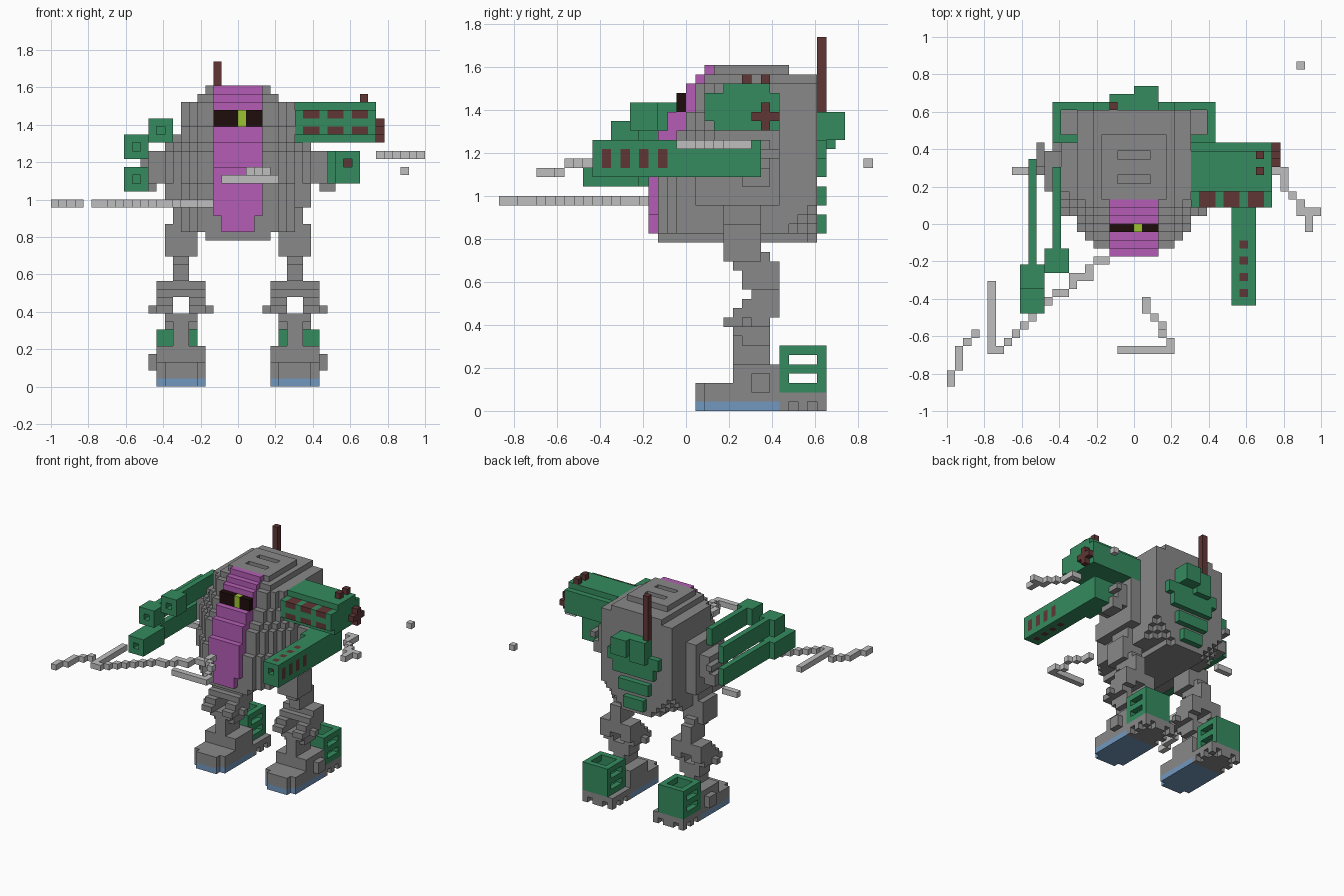
import bpy
import bmesh
from mathutils import Vector

if "Cube" in bpy.data.objects:
    bpy.data.objects.remove(bpy.data.objects["Cube"], do_unlink=True)

UNIT = 1 / 23  # edge of one building block


def make_material(name, red, green, blue):
    material = bpy.data.materials.new(name)
    material.use_nodes = True
    colour = (red, green, blue, 1)
    material.diffuse_color = colour
    material.node_tree.nodes["Principled BSDF"].inputs["Base Color"].default_value = colour
    return material


steel = make_material("steel grey", .25, .25, .25)
armour = make_material("armour green", .035, .26, .115)
violet = make_material("cockpit violet", .46, .11, .46)
pale = make_material("pale grey", .52, .52, .52)
rust = make_material("dark rust", .12, .037, .037)
visor = make_material("visor black", .014, .004, .004)
lime = make_material("eye lime", .33, .55, .03)
sole = make_material("sole blue", .17, .31, .52)

cells = {}  # block position -> (part name, material)


def block(part, material, xs, ys, zs, mirror=False):
    """Fill a box of blocks; each range is (start, end)."""
    for x in range(*xs):
        for y in range(*ys):
            for z in range(*zs):
                cells[x, y, z] = (part, material)
                if mirror:
                    cells[-1 - x, y, z] = (part.replace("left", "right"), material)


def cut(xs, ys, zs, mirror=False):
    for x in range(*xs):
        for y in range(*ys):
            for z in range(*zs):
                cells.pop((x, y, z), None)
                if mirror:
                    cells.pop((-1 - x, y, z), None)


def trail(part, z, *points):
    """A one-block-wide stepped line through the points."""
    for (ax, ay), (bx, by) in zip(points, points[1:]):
        steps = max(abs(bx - ax), abs(by - ay), 1)
        for i in range(steps + 1):
            x, y = round(ax + (bx - ax) * i / steps), round(ay + (by - ay) * i / steps)
            block(part, pale, (x, x + 1), (y, y + 1), (z, z + 1))


# Hull: chamfered block with a sloping front
def hull_front(z):
    for limit, front in ((25, -3), (29, -2), (30, -1), (32, 0), (35, 1), (36, 2)):
        if z < limit:
            return front
    return 3


for z in range(18, 37):
    front, back = hull_front(z), 11 if z == 36 else 14
    for y in range(front, back):
        wide = 9 if 1 <= y < 10 and 22 <= z < 31 else 7
        top_limit = {36: 4, 35: 5}.get(z, 9)
        bottom_limit = 4 if z == 18 else 9
        chamfer = min(3 + z - 18 + 13 - y, 5 + 36 - z + 13 - y, 5 + y - front)
        half = min(wide, top_limit, bottom_limit, chamfer)
        block("hull", steel, (-half, half), (y, y + 1), (z, z + 1))
for y in (5, 8):
    cut((-2, 2), (y, y + 1), (36, 37))

# Cockpit stripe, visor and eye
for z in range(19, 37):
    front = -4 if z < 27 else -3 if z < 30 else hull_front(z) - (2 if z < 32 else 1)
    half = 2 if z < 21 else 3
    block("cockpit", violet, (-half, half), (front, max(hull_front(z), front + 1)), (z, z + 1))
block("cockpit", violet, (-3, 3), (2, 3), (36, 37))
block("visor", visor, (-3, 3), (-1, 0), (32, 34))
block("eye", lime, (0, 1), (-1, 0), (32, 34))

# Back plates and antenna
for half, low, high in ((5, 27, 29), (4, 25, 27), (3, 22, 24), (2, 19, 21)):
    block("back_plates", armour, (-half, half), (14, 15), (low, high))
block("back_pack", armour, (-3, 0), (14, 16), (28, 32))
block("back_pack", armour, (0, 3), (14, 17), (29, 32))
block("antenna", rust, (-3, -2), (14, 15), (32, 40))

# Shoulders
block("left_shoulder", steel, (7, 11), (4, 9), (25, 29), True)
block("left_shoulder", steel, (10, 12), (6, 9), (24, 26), True)
block("left_shoulder", steel, (11, 12), (7, 10), (27, 28), True)

# Legs
block("left_hip", steel, (5, 9), (4, 8), (16, 20), True)
block("left_hip", steel, (5, 8), (4, 8), (20, 22), True)
for z, y_start, y_end in ((13, 6, 10), (14, 6, 10), (15, 5, 10), (16, 5, 9), (17, 5, 8)):
    block("left_thigh", steel, (6, 8), (y_start, y_end), (z, z + 1), True)
for z, y_start in ((8, 5), (9, 4), (10, 5), (11, 6), (12, 7)):
    half = 2 if z == 8 else 3
    block("left_knee", steel, (7 - half, 7 + half), (y_start, 9 if z < 10 else 10),
          (z, z + 1), True)
block("left_knee", steel, (3, 11), (6, 7), (9, 10), True)
cut((6, 8), (4, 10), (9, 11), True)
block("left_shin", steel, (6, 8), (5, 9), (3, 8), True)
block("left_shin", steel, (5, 9), (6, 9), (7, 8), True)

# Feet with blue soles
for low, high, colour in ((0, 1, sole), (1, 3, steel)):
    block("left_foot", colour, (5, 9), (1, 2), (low, high), True)
    block("left_foot", colour, (4, 10), (2, 10), (low, high), True)
block("left_foot", steel, (4, 10), (5, 10), (3, 5), True)
block("left_foot", steel, (10, 11), (7, 9), (2, 4), True)

# Toothed heels carrying hollow slotted boxes
block("left_heel", steel, (4, 10), (10, 15), (1, 2), True)
block("left_heel", steel, (5, 9), (10, 14), (0, 1), True)
for y in (10, 12, 14):
    block("left_heel", steel, (4, 10), (y, y + 1), (0, 1), True)
cut((5, 6), (14, 15), (0, 1), True)
cut((8, 9), (14, 15), (0, 1), True)
block("left_heel_box", armour, (5, 10), (10, 15), (2, 7), True)
cut((6, 9), (11, 14), (2, 7), True)
for z in (3, 5):
    cut((5, 10), (11, 14), (z, z + 1), True)

# Missile pod
block("missile_pod", armour, (7, 17), (3, 10), (30, 35))
block("missile_pod", armour, (7, 17), (2, 3), (31, 34))
cut((7, 17), (3, 4), (34, 35))
cut((7, 17), (9, 10), (34, 35))
for x in (8, 11, 14):
    for z in (31, 33):
        block("missiles", rust, (x, x + 2), (2, 4), (z, z + 1))
for y in (6, 8):
    block("pod_studs", rust, (15, 16), (y, y + 1), (35, 36))
block("pod_cross", rust, (17, 18), (7, 10), (31, 32))
block("pod_cross", rust, (17, 18), (8, 9), (30, 33))

# Heavy arm gun with vents and bore
block("arm_gun", armour, (12, 15), (-10, 8), (25, 29))
block("arm_gun", armour, (11, 12), (2, 8), (25, 29))
for y in (-9, -7, -5, -3):
    block("gun_vents", rust, (12, 15), (y, y + 1), (26, 28))
    block("gun_vents", rust, (13, 14), (y, y + 1), (25, 29))
cut((13, 14), (-10, -9), (27, 28))

# Triple cannons: thin fins ending in square muzzles
for x, z, muzzle, muzzle_end, rear in ((-11, 30, -6, -3, 7), (-14, 28, -8, -5, 8),
                                       (-14, 24, -11, -5, 8)):
    block("cannons", armour, (x + 1, x + 2), (muzzle_end, rear), (z, z + 3))
    block("cannons", armour, (x, x + 3), (muzzle, muzzle_end), (z, z + 3))
    cut((x + 1, x + 2), (muzzle, muzzle + 2), (z + 1, z + 2))

# Pale jagged trails and debris
trail("right_trail", 22, (-23, -20), (-23, -19), (-22, -17), (-21, -15), (-20, -14))
trail("right_trail", 22, (-18, -8), (-18, -16), (-17, -16), (-15, -14), (-10, -9),
      (-9, -9), (-8, -7), (-6, -7), (-5, -5), (-4, -5))
trail("right_debris", 22, (-15, 6), (-13, 6))
trail("front_trail", 26, (1, -10), (1, -11), (2, -12), (3, -13))
trail("front_trail", 25, (3, -14), (4, -15), (4, -16), (-2, -16))
trail("left_trail", 28, (17, 6), (18, 6), (18, 4), (19, 3), (20, 1), (21, 1), (21, -1))
trail("left_trail", 28, (21, 1), (22, 1))
trail("left_debris", 26, (20, 19), (20, 19))

# Turn the exposed block sides of every part into a mesh
AXES = [Vector(axis) for axis in ((1, 0, 0), (0, 1, 0), (0, 0, 1))]
parts = {}
for place, (part, material) in cells.items():
    parts.setdefault(part, []).append((place, material))

for part, members in parts.items():
    bm = bmesh.new()
    materials = []
    for place, material in members:
        if material not in materials:
            materials.append(material)
        centre = Vector(place) + Vector((.5, .5, .5))
        for i, axis in enumerate(AXES):
            u, v = AXES[(i + 1) % 3] / 2, AXES[(i + 2) % 3] / 2
            for side in (-1, 1):
                if tuple(int(c) for c in Vector(place) + axis * side) in cells:
                    continue
                middle = centre + axis * side / 2
                corners = [middle - u - v, middle + u - v, middle + u + v, middle - u + v]
                face = bm.faces.new([bm.verts.new(c * UNIT) for c in corners[::side]])
                face.material_index = materials.index(material)
    bmesh.ops.remove_doubles(bm, verts=bm.verts, dist=UNIT / 100)
    mesh = bpy.data.meshes.new(part)
    bm.to_mesh(mesh)
    bm.free()
    for material in materials:
        mesh.materials.append(material)
    bpy.context.collection.objects.link(bpy.data.objects.new(part, mesh))
